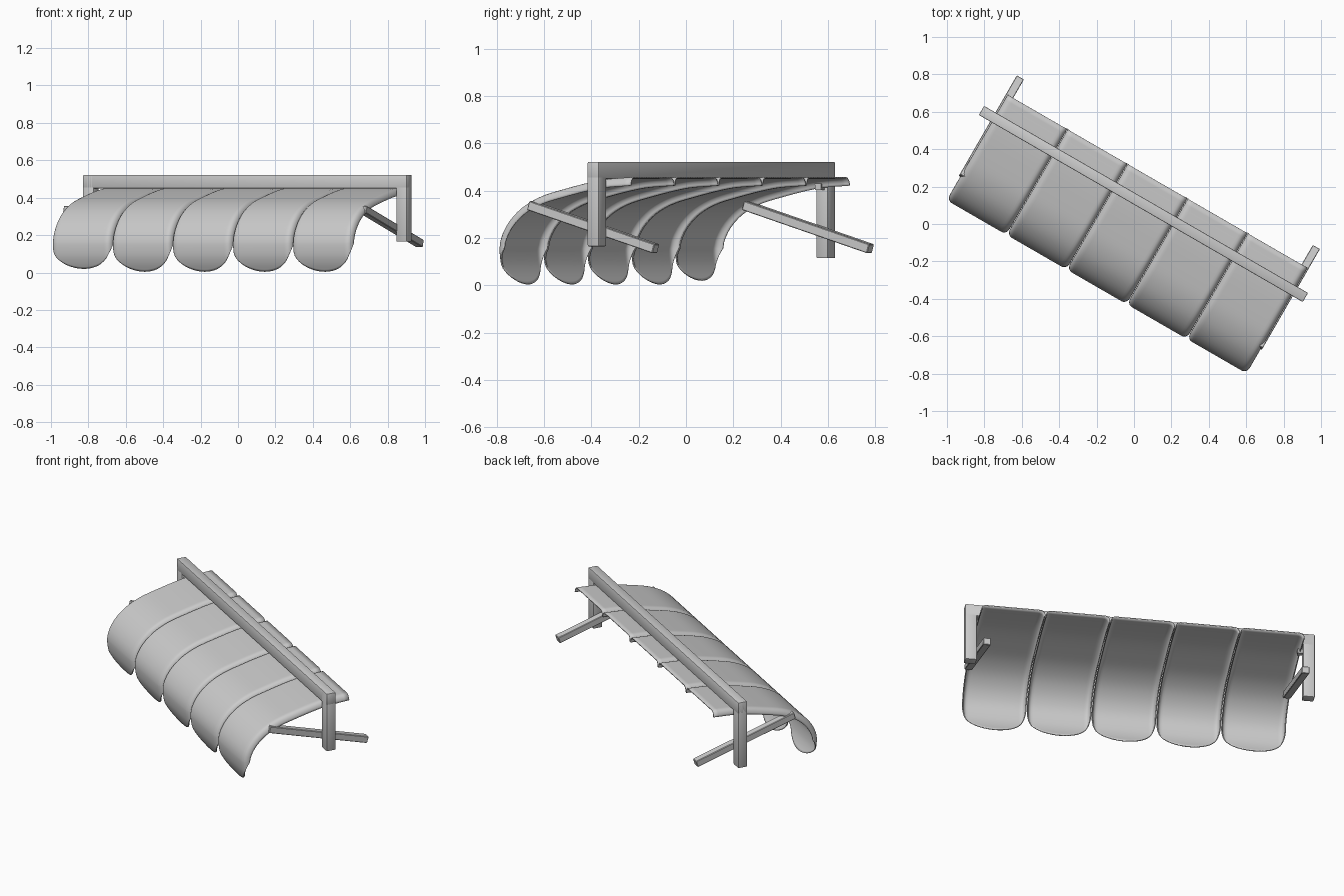
import bpy, bmesh, math
from mathutils import Vector, Matrix

cube = bpy.data.objects.get("Cube")
if cube:
    bpy.data.objects.remove(cube, do_unlink=True)

grey = bpy.data.materials.new("light_grey")
grey.use_nodes = True
grey.diffuse_color = (0.6, 0.6, 0.6, 1)
grey.node_tree.nodes["Principled BSDF"].inputs["Base Color"].default_value = (0.6, 0.6, 0.6, 1)

# Everything is laid out along x, then turned as a whole
TURN = Matrix.Rotation(math.radians(-30), 4, 'Z')


def finish(name, bm):
    bmesh.ops.recalc_face_normals(bm, faces=bm.faces)
    mesh = bpy.data.meshes.new(name)
    bm.to_mesh(mesh)
    bm.free()
    mesh.materials.append(grey)
    obj = bpy.data.objects.new(name, mesh)
    bpy.context.collection.objects.link(obj)
    obj.matrix_world = TURN
    bpy.context.view_layer.objects.active = obj
    for o in bpy.context.selected_objects:
        o.select_set(False)
    obj.select_set(True)
    return obj


def box(name, lo, hi, bevel=0.005):
    lo, hi = Vector(lo), Vector(hi)
    bm = bmesh.new()
    bmesh.ops.create_cube(bm, size=1, matrix=Matrix.Translation((lo + hi) / 2)
                          @ Matrix.Diagonal((hi - lo).to_4d()))
    if bevel:
        bmesh.ops.bevel(bm, geom=bm.edges[:], offset=bevel, segments=2,
                        affect='EDGES', profile=0.5)
    obj = finish(name, bm)
    bpy.ops.object.shade_smooth_by_angle(angle=math.radians(35))
    return obj


def strut(name, x, start, end, width=0.044):
    a, b = Vector((x, *start)), Vector((x, *end))
    d = b - a
    bm = bmesh.new()
    turn = Matrix.Rotation(math.atan2(d.z, d.y), 4, 'X')
    bmesh.ops.create_cube(bm, size=1, matrix=Matrix.Translation((a + b) / 2) @ turn
                          @ Matrix.Diagonal((width, d.length, width * 0.9, 1)))
    bmesh.ops.bevel(bm, geom=bm.edges[:], offset=0.003, segments=1, affect='EDGES')
    return finish(name, bm)


# Side profile of the canopy (depth, height), from the back to the front hem
KEYS = [Vector(p) for p in ((0.26, 0.458), (0.1, 0.445), (-0.115, 0.398), (-0.2, 0.372),
                            (-0.28, 0.33), (-0.34, 0.275), (-0.375, 0.22), (-0.39, 0.17),
                            (-0.386, 0.1), (-0.37, 0.05), (-0.345, 0.004))]


def smooth_path(keys, steps=8):
    k = [2 * keys[0] - keys[1]] + keys + [2 * keys[-1] - keys[-2]]
    path = []
    for i in range(1, len(k) - 2):
        # Tangents are scaled to the local spacing
        h = (k[i + 1] - k[i]).length
        t0 = (k[i + 1] - k[i - 1]).normalized() * h
        t1 = (k[i + 2] - k[i]).normalized() * h
        for s in range(steps):
            t = s / steps
            path.append(k[i] * (2*t**3 - 3*t**2 + 1) + t0 * (t**3 - 2*t**2 + t)
                        + k[i + 1] * (3*t**2 - 2*t**3) + t1 * (t**3 - t**2))
    return path + [keys[-1]]


PATH = smooth_path(KEYS)
DIST = [0.0]
for p, q in zip(PATH, PATH[1:]):
    DIST.append(DIST[-1] + (q - p).length)
TOTAL = DIST[-1]


def along(d):
    """Point and inward normal at a distance along the profile."""
    i = 0
    while i < len(DIST) - 2 and DIST[i + 1] < d:
        i += 1
    t = (d - DIST[i]) / (DIST[i + 1] - DIST[i])
    e = (PATH[i + 1] - PATH[i]).normalized()
    return PATH[i].lerp(PATH[i + 1], t), Vector((-e.y, e.x))


def panel(name, x0, x1, scallop):
    """Curved strip with sides curled under and a rounded hem."""
    cols, body, hem, curl = 28, 26, 12, 0.036
    straight = TOTAL - 0.168
    bm = bmesh.new()
    grid = []
    for c in range(cols + 1):
        s = -math.cos(math.pi * c / cols)
        x = x0 + (x1 - x0) * (s + 1) / 2
        edge = min(abs(x - x0), abs(x1 - x))
        k = max(0.0, 1 - edge / 0.03)
        drop = curl * (1 - math.sqrt(max(0.0, 1 - k * k)))
        reach = scallop * math.sqrt(max(0.0, 1 - s * s)) + 0.004
        column = []
        for r in range(body + hem + 1):
            d = straight * r / body if r <= body else straight + reach * (r - body) / hem
            p, n = along(min(d, TOTAL))
            p = p + n * drop
            column.append(bm.verts.new((x, p.x, p.y)))
        grid.append(column)
    for a, b in zip(grid, grid[1:]):
        for r in range(body + hem):
            bm.faces.new((a[r], a[r + 1], b[r + 1], b[r]))
    obj = finish(name, bm)
    # Normals point up and outward so the cloth thickens inward
    if obj.data.polygons[0].normal.z < 0:
        obj.data.flip_normals()
    mod = obj.modifiers.new("cloth_thickness", 'SOLIDIFY')
    mod.thickness = 0.006
    mod.offset = -1
    bpy.ops.object.shade_smooth_by_angle(angle=math.radians(50))


# Canopy of five panels
LEFT, RIGHT, COUNT = -0.932, 0.922, 5
WIDTH = (RIGHT - LEFT) / COUNT
for i in range(COUNT):
    panel(f"canopy_panel_{i + 1}", LEFT + i * WIDTH + 0.001, LEFT + (i + 1) * WIDTH - 0.001,
          0.146 if i == 0 else 0.164)

# Frame: cross bar on two posts
box("cross_bar", (-1.01, 0.09, 0.45), (0.99, 0.146, 0.522))
box("right_post", (-1.01, 0.09, 0.115), (-0.944, 0.146, 0.52))
box("left_post", (0.924, 0.09, 0.165), (0.99, 0.146, 0.52))
box("post_pin", (-0.97, 0.1, 0.403), (-0.915, 0.13, 0.43), 0)

# Diagonal supports under the canopy ends
strut("right_strut", -0.918, (-0.24, 0.338), (0.37, 0.155))
strut("left_strut", 0.906, (-0.235, 0.338), (0.376, 0.155))
